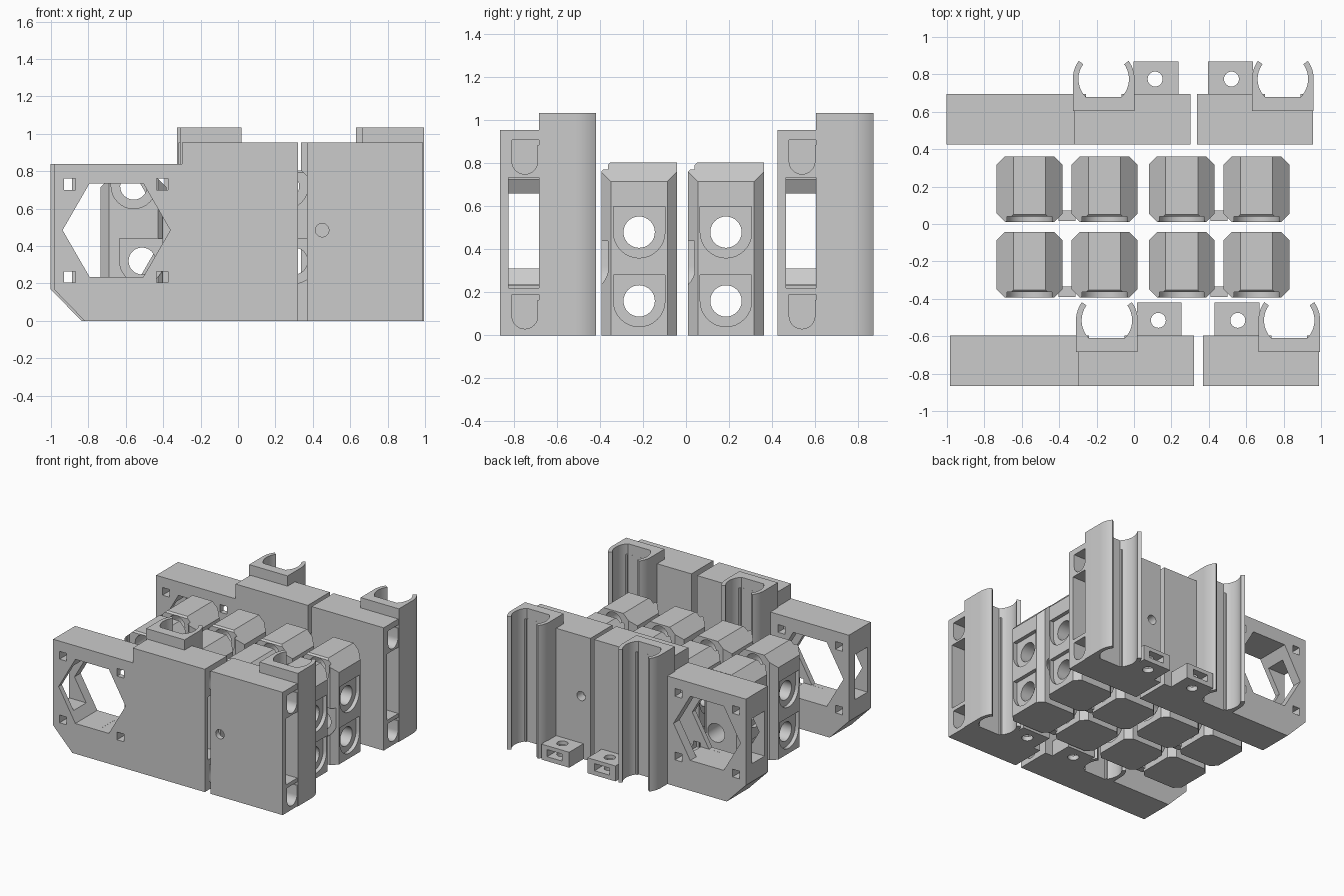
import bpy, bmesh, math
from mathutils import Vector, Matrix

cube = bpy.data.objects.get("Cube")
if cube:
    bpy.data.objects.remove(cube, do_unlink=True)

grey = bpy.data.materials.new("plain grey")
grey.diffuse_color = (0.6, 0.6, 0.6, 1)
grey.use_nodes = True
grey.node_tree.nodes["Principled BSDF"].inputs["Base Color"].default_value = (0.6, 0.6, 0.6, 1)


def make(name, bm):
    bmesh.ops.recalc_face_normals(bm, faces=bm.faces)
    me = bpy.data.meshes.new(name)
    bm.to_mesh(me)
    bm.free()
    me.materials.append(grey)
    ob = bpy.data.objects.new(name, me)
    bpy.context.collection.objects.link(ob)
    return ob


def box(x0, x1, y0, y1, z0, z1):
    bm = bmesh.new()
    m = Matrix.Translation(((x0 + x1) / 2, (y0 + y1) / 2, (z0 + z1) / 2))
    bmesh.ops.create_cube(bm, size=1, matrix=m @ Matrix.Diagonal((x1 - x0, y1 - y0, z1 - z0, 1)))
    return bm


def prism(points, axis, a, b):
    """Extrude a 2D outline along an axis: x uses (y, z), y uses (x, z), z uses (x, y)."""
    def place(p, t):
        return {"x": (t, p[0], p[1]), "y": (p[0], t, p[1]), "z": (p[0], p[1], t)}[axis]
    bm = bmesh.new()
    lo = [bm.verts.new(place(p, a)) for p in points]
    hi = [bm.verts.new(place(p, b)) for p in points]
    bm.faces.new(lo)
    bm.faces.new(hi)
    for i in range(len(points)):
        j = (i + 1) % len(points)
        bm.faces.new((lo[i], lo[j], hi[j], hi[i]))
    return bm


def arc(cx, cy, r, a0, a1, n):
    return [(cx + r * math.cos(math.radians(a0 + (a1 - a0) * i / n)),
             cy + r * math.sin(math.radians(a0 + (a1 - a0) * i / n))) for i in range(n + 1)]


def circle(cx, cy, r, n=32):
    return arc(cx, cy, r, 0, 360, n)[:-1]


def u_shape(cx, cz, r, top):
    return [(cx + r, top), (cx - r, top)] + arc(cx, cz, r, 180, 360, 16)


def cut(ob, cutters):
    """Subtract each cutter in turn and bake the result."""
    for bm in cutters:
        tool = make("cutter", bm)
        mod = ob.modifiers.new("cut", "BOOLEAN")
        mod.operation, mod.solver, mod.object = "DIFFERENCE", "EXACT", tool
        bpy.context.view_layer.update()
        baked = bpy.data.meshes.new_from_object(ob.evaluated_get(bpy.context.evaluated_depsgraph_get()))
        ob.modifiers.clear()
        ob.data = baked
        bpy.data.objects.remove(tool, do_unlink=True)


def smooth(ob):
    bpy.ops.object.select_all(action="DESELECT")
    ob.select_set(True)
    bpy.context.view_layer.objects.active = ob
    bpy.ops.object.shade_smooth_by_angle(angle=math.radians(25))


def copy(ob, name, x, y):
    twin = bpy.data.objects.new(name, ob.data)
    twin.location = (x, y, 0)
    bpy.context.collection.objects.link(twin)


F, B = -0.865, -0.595      # front and back planes of the side walls
CH = (-0.825, -0.67)       # depth range of the lengthwise channel


def trough(cx):
    return box(cx - 0.095, cx + 0.095, -0.61, -0.5, -0.1, 1.2)


def end_pockets(x0, x1):
    return [prism(u_shape(-0.75, z, 0.06, z + 0.1), "x", x0, x1) for z in (0.09, 0.81)] + \
           [box(x0, x1, -0.81, -0.66, z, z + 0.025) for z in (0.165, 0.885)]


# Long wall: stepped outline with a hexagon window and square holes
long_wall = make("long_wall", prism([(-0.82, 0), (0.32, 0), (0.32, 0.955), (-0.3, 0.955), (-0.3, 0.84),
                                     (-0.985, 0.84), (-0.985, 0.17)], "y", F, B))
cuts = [box(-0.935, 0.5, *CH, 0.22, 0.735),
        box(-1.2, -0.8, *CH, 0.31, 0.66),
        prism(circle(-0.65, 0.485, 0.288, 6), "y", -1, -0.4),
        trough(-0.145)]
# The channel only starts beyond the hexagon window
cuts[0].free()
cuts[0] = box(-0.6, 0.5, *CH, 0.235, 0.725)
for x in (-0.9, -0.405):
    for z in (0.235, 0.73):
        cuts.append(box(x - 0.03, x + 0.03, -1, -0.4, z - 0.03, z + 0.03))
cut(long_wall, cuts + end_pockets(0.2, 0.5))

# Short wall with bolt hole, channel and end pockets
short_wall = make("short_wall", box(0.37, 0.99, F, B, 0, 0.955))
cut(short_wall, [box(0.2, 1.2, *CH, 0.22, 0.735), trough(0.83),
                 prism(circle(0.45, 0.485, 0.036), "y", -1, -0.4)] + end_pockets(0.85, 1.2))


# Open tube clips on the inner face of each wall
def clip(name, cx):
    cy, ri, ro = -0.515, 0.135, 0.165
    outline = [(cx - ro, -0.685), (cx + ro, -0.685)] + arc(cx, cy, ro, 0, 36, 6) \
        + arc(cx, cy, ri, 36, -45, 12) + arc(cx, cy, ri, 225, 144, 12) + arc(cx, cy, ro, 144, 180, 6)
    return make(name, prism(outline, "z", 0, 1.035))


# Bolt lugs with a nut slot
def lug(name, x0, x1, hx):
    ob = make(name, box(x0, x1, B - 0.005, -0.42, 0, 0.12))
    cut(ob, [box(hx - 0.065, hx + 0.065, -0.58, -0.3, 0.035, 0.09),
             prism(circle(hx, -0.515, 0.04), "z", -0.1, 0.3)])
    return ob


long_set = [long_wall, clip("long_wall_clip", -0.145), lug("long_wall_lug", 0.015, 0.255, 0.13)]
short_set = [short_wall, clip("short_wall_clip", 0.83), lug("short_wall_lug", 0.43, 0.67, 0.555)]
for parts, dx in ((long_set, -0.017), (short_set, -0.034)):
    for ob in parts:
        smooth(ob)
        copy(ob, "back_" + ob.name, dx, 1.29)
        ob.name = "front_" + ob.name

# Chamfered cell block, built round x = y = 0
H, T = 0.176, 0.805
bm = box(-H, H, -H, H, 0, T)
planes = [((sx * H, sy * (H - 0.045), 0), (sx, sy, 0)) for sx in (-1, 1) for sy in (-1, 1)]
planes += [((sx * H, 0, 0.715), (sx, 0, 1)) for sx in (-1, 1)]
planes += [((0, -H, T - 0.042), (0, -1, 1))]
for co, no in planes:
    res = bmesh.ops.bisect_plane(bm, geom=bm.verts[:] + bm.edges[:] + bm.faces[:], plane_co=co,
                                 plane_no=Vector(no).normalized(), clear_outer=True)
    edges = [e for e in res["geom_cut"] if isinstance(e, bmesh.types.BMEdge)]
    bmesh.ops.contextual_create(bm, geom=edges)
cell = make("cell_block", bm)

# Crossing bores with U-shaped counterbores
cuts = []
for z in (0.16, 0.48):
    cuts.append(prism(circle(0, z, 0.073), "x", -0.3, 0.3))
    for s in (-1, 1):
        cuts.append(prism(u_shape(0, z, 0.12, z + 0.12), "x", s * (H - 0.03), s * 0.3))
for x, z, top in ((0.045, 0.32, 0.44), (0, 0.72, 0.9)):
    cuts.append(prism(circle(x, z, 0.072), "y", -0.3, 0.3))
    cuts.append(prism(u_shape(x, z, 0.12, top), "y", -0.3, -H + 0.03))
cut(cell, cuts)
smooth(cell)

# Two rows of four cells, joined in pairs by a thin web
for row, y in (("front", -0.218), ("back", 0.186)):
    for i, x in enumerate((-0.558, -0.158, 0.255, 0.655)):
        copy(cell, f"{row}_cell_{i + 1}", x, y)
    for i, x in enumerate((-0.358, 0.455)):
        make(f"{row}_web_{i + 1}", box(x - 0.045, x + 0.045, y - H + 0.005, y - 0.115, 0.02, 0.68))
bpy.data.objects.remove(cell, do_unlink=True)
